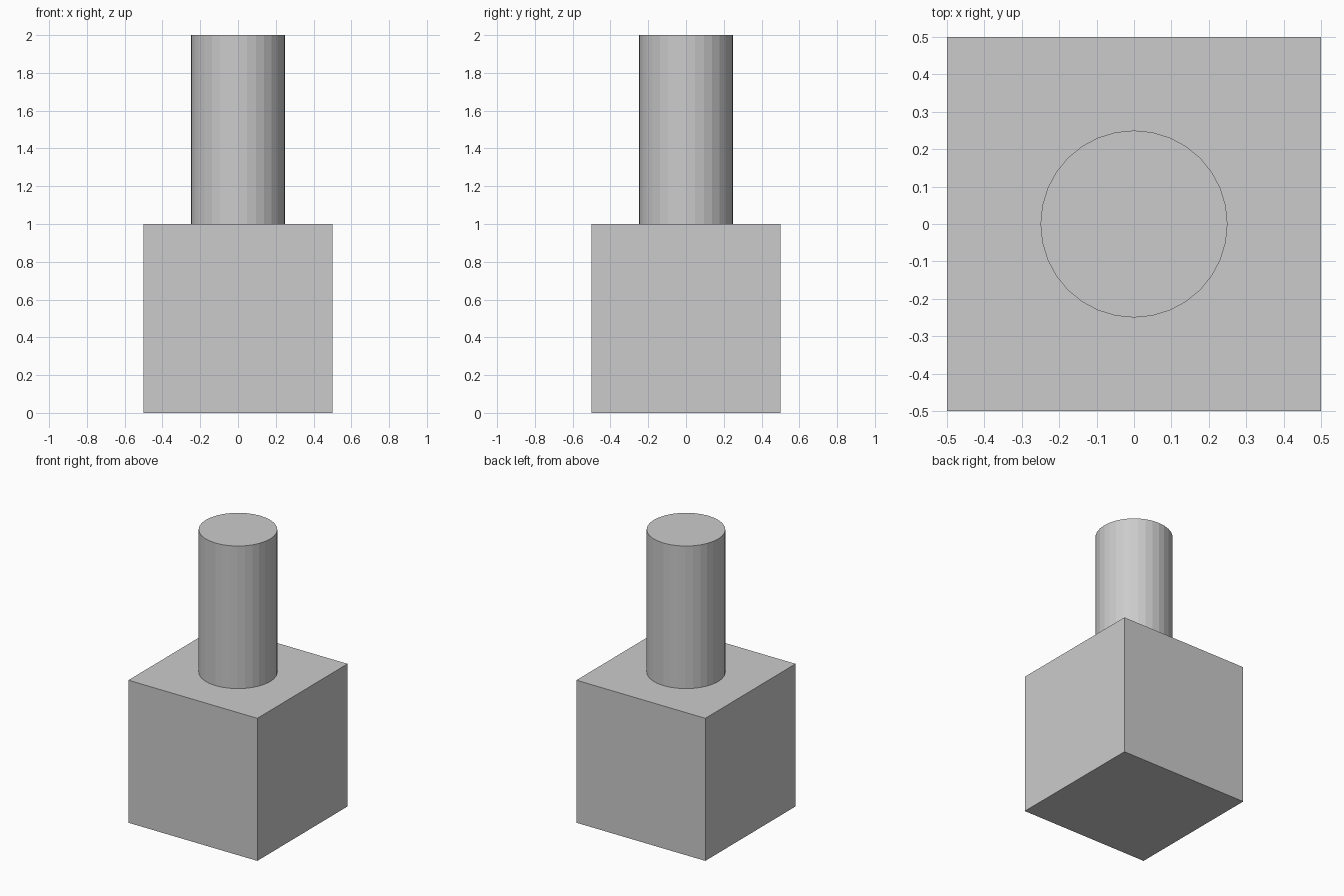
import bpy

if "Cube" in bpy.data.objects:
    bpy.data.objects.remove(bpy.data.objects["Cube"])

# Square base block
bpy.ops.mesh.primitive_cube_add(size=1, location=(0, 0, 0.5))
bpy.context.object.name = "base_block"

# Round post standing on the block, flat faceted sides
bpy.ops.mesh.primitive_cylinder_add(vertices=32, radius=0.25, depth=1, location=(0, 0, 1.5))
bpy.context.object.name = "post"
